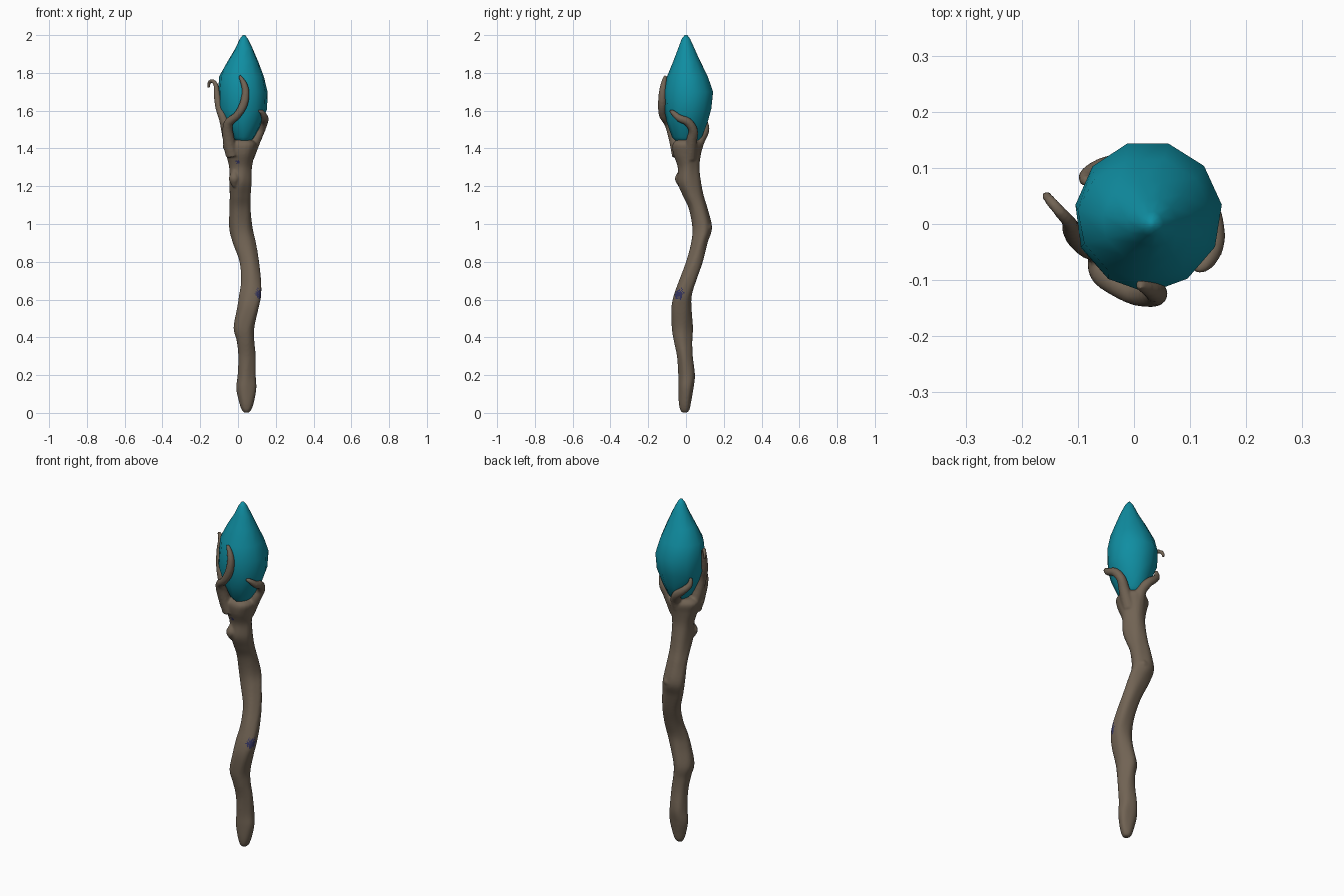
import bpy, bmesh, math, random
from mathutils import Vector

random.seed(4)


def material(name, rgb):
    m = bpy.data.materials.new(name)
    m.diffuse_color = (*rgb, 1)
    return m


WOOD = material("brown wood", (0.165, 0.125, 0.088))
STAIN = material("navy stain", (0.035, 0.035, 0.12))
TEAL = material("teal crystal", (0.005, 0.27, 0.36))


def spline(pts, steps):
    """Catmull-Rom interpolation of tuples of any length."""
    out = []
    n = len(pts)
    for i in range(n - 1):
        p = [pts[max(i - 1, 0)], pts[i], pts[i + 1], pts[min(i + 2, n - 1)]]
        for s in range(steps):
            t = s / steps
            out.append([0.5 * (2 * b + (c - a) * t + (2 * a - 5 * b + 4 * c - d) * t * t
                        + (3 * b - a - 3 * c + d) * t ** 3) for a, b, c, d in zip(*p)])
    out.append(list(pts[-1]))
    return out


def loft(bm, rings):
    """Skin a list of vertex-position rings and cap both ends."""
    vr = [[bm.verts.new(co) for co in r] for r in rings]
    n = len(vr[0])
    for a, b in zip(vr, vr[1:]):
        for i in range(n):
            j = (i + 1) % n
            bm.faces.new((a[i], a[j], b[j], b[i]))
    bm.faces.new(vr[0][::-1])
    bm.faces.new(vr[-1])


def extent_rings(rows, sides, wobble):
    """Horizontal rings from (z, xmin, xmax, ymin, ymax) rows."""
    rings = []
    for z, x0, x1, y0, y1 in rows:
        ring = []
        for k in range(sides):
            a = 2 * math.pi * (k + 0.25) / sides
            w = wobble(a, z)
            ring.append(((x0 + x1) / 2 + (x1 - x0) / 2 * math.cos(a) * w,
                         (y0 + y1) / 2 + (y1 - y0) / 2 * math.sin(a) * w, z))
        rings.append(ring)
    return rings


def tube(bm, pts, sides=10):
    """Round tapering tube through (x, y, z, radius) points."""
    path = spline(pts, 6)
    normal = Vector((0.31, 0.87, 0.12))
    rings = []
    for i, p in enumerate(path):
        a, b = path[max(i - 1, 0)], path[min(i + 1, len(path) - 1)]
        t = (Vector(b[:3]) - Vector(a[:3])).normalized()
        normal = (normal - t * normal.dot(t)).normalized()
        side = t.cross(normal)
        rings.append([Vector(p[:3]) + p[3] * (normal * math.cos(2 * math.pi * k / sides)
                      + side * math.sin(2 * math.pi * k / sides)) for k in range(sides)])
    loft(bm, rings)


def finish(bm, name, *mats):
    bmesh.ops.recalc_face_normals(bm, faces=bm.faces)
    me = bpy.data.meshes.new(name)
    bm.to_mesh(me)
    bm.free()
    ob = bpy.data.objects.new(name, me)
    bpy.context.collection.objects.link(ob)
    for m in mats:
        me.materials.append(m)
    return ob


# Crooked shaft: z, xmin, xmax, ymin, ymax
shaft = [
    (0.002, 0.03, 0.06, -0.022, 0.008), (0.02, 0.018, 0.072, -0.032, 0.02),
    (0.06, 0.005, 0.085, -0.038, 0.028), (0.13, -0.01, 0.097, -0.04, 0.04),
    (0.20, -0.003, 0.093, -0.04, 0.048), (0.30, 0.0, 0.092, -0.048, 0.036),
    (0.38, -0.008, 0.085, -0.066, 0.032), (0.45, -0.024, 0.086, -0.078, 0.034),
    (0.55, -0.004, 0.11, -0.08, 0.028), (0.62, 0.008, 0.125, -0.066, 0.03),
    (0.70, 0.018, 0.124, -0.036, 0.055), (0.80, 0.008, 0.112, 0.002, 0.09),
    (0.90, -0.028, 0.094, 0.028, 0.115), (0.98, -0.047, 0.076, 0.034, 0.138),
    (1.08, -0.046, 0.066, 0.016, 0.115), (1.15, -0.045, 0.066, -0.016, 0.094),
    (1.22, -0.046, 0.07, -0.045, 0.08), (1.30, -0.048, 0.072, -0.045, 0.07),
    (1.37, -0.065, 0.088, -0.07, 0.076), (1.42, -0.075, 0.10, -0.075, 0.084),
    (1.445, -0.05, 0.08, -0.055, 0.07)]
bm = bmesh.new()
loft(bm, extent_rings(spline(shaft, 5), 24, lambda a, z:
     1 + 0.035 * math.sin(3 * a + 7 * z) + 0.025 * math.sin(5 * a - 13 * z)))

# Clasping prongs growing out of the shaft top
tube(bm, [(-0.03, -0.04, 1.36, 0.035), (-0.05, -0.06, 1.45, 0.032), (-0.052, -0.09, 1.53, 0.025),
          (-0.005, -0.122, 1.575, 0.021), (0.028, -0.126, 1.63, 0.023), (0.04, -0.124, 1.69, 0.021),
          (0.032, -0.118, 1.74, 0.017), (0.008, -0.108, 1.785, 0.009)])
tube(bm, [(-0.03, -0.01, 1.38, 0.035), (-0.055, -0.03, 1.46, 0.028), (-0.075, -0.04, 1.55, 0.025),
          (-0.1, -0.025, 1.62, 0.021), (-0.112, -0.008, 1.69, 0.017), (-0.117, 0.005, 1.735, 0.013),
          (-0.135, 0.025, 1.757, 0.011), (-0.152, 0.045, 1.748, 0.01), (-0.156, 0.052, 1.722, 0.008)])
tube(bm, [(0.05, 0.02, 1.35, 0.035), (0.09, 0.03, 1.44, 0.03), (0.118, 0.038, 1.495, 0.025),
          (0.136, 0.01, 1.54, 0.023), (0.142, -0.035, 1.56, 0.02), (0.128, -0.07, 1.59, 0.014),
          (0.108, -0.082, 1.6, 0.008)])
tube(bm, [(0.01, 0.04, 1.36, 0.035), (0.015, 0.07, 1.44, 0.03), (-0.01, 0.098, 1.49, 0.025),
          (-0.05, 0.1, 1.525, 0.021), (-0.082, 0.085, 1.56, 0.017), (-0.085, 0.075, 1.6, 0.009)])
# Knots in the wood
for co, r in [((-0.02, -0.03, 1.24), 0.03), ((-0.045, -0.045, 1.41), 0.036), ((0.03, 0.1, 0.98), 0.04)]:
    tube(bm, [(co[0], co[1], co[2] - 0.045, 0.008), (*co, r), (co[0], co[1], co[2] + 0.045, 0.008)])

# Fuse the wood into one skin
wood = finish(bm, "wooden_shaft", WOOD, STAIN)
bpy.context.view_layer.objects.active = wood
wood.select_set(True)
rm = wood.modifiers.new("fuse", 'REMESH')
rm.mode = 'VOXEL'
rm.voxel_size = 0.006
sm = wood.modifiers.new("soften", 'SMOOTH')
sm.factor = 0.5
sm.iterations = 4
for name in ("fuse", "soften"):
    bpy.ops.object.modifier_apply(modifier=name)

# Speckled navy stains on the right and front of the shaft
stains = [(Vector((0.11, -0.035, 0.63)), 0.034), (Vector((0.0, -0.05, 1.33)), 0.014)]
for f in wood.data.polygons:
    f.use_smooth = True
    f.material_index = int(any((f.center - c).length < r * random.uniform(0.4, 1.1)
                               for c, r in stains))

# Roughly cut crystal
gem = [(1.425, 0.0, 0.06, -0.04, 0.05), (1.46, -0.035, 0.088, -0.072, 0.085),
       (1.54, -0.075, 0.128, -0.1, 0.118), (1.61, -0.103, 0.152, -0.113, 0.136),
       (1.70, -0.106, 0.156, -0.119, 0.149), (1.78, -0.1, 0.137, -0.098, 0.117),
       (1.86, -0.056, 0.107, -0.068, 0.078), (1.93, -0.014, 0.078, -0.04, 0.045),
       (1.98, 0.01, 0.053, -0.022, 0.022), (2.0, 0.025, 0.038, -0.007, 0.007)]
bm = bmesh.new()
loft(bm, extent_rings(gem, 11, lambda a, z: 1.01 + random.uniform(-0.025, 0.025)))
crystal = finish(bm, "crystal", TEAL)
for f in crystal.data.polygons:
    f.use_smooth = True
